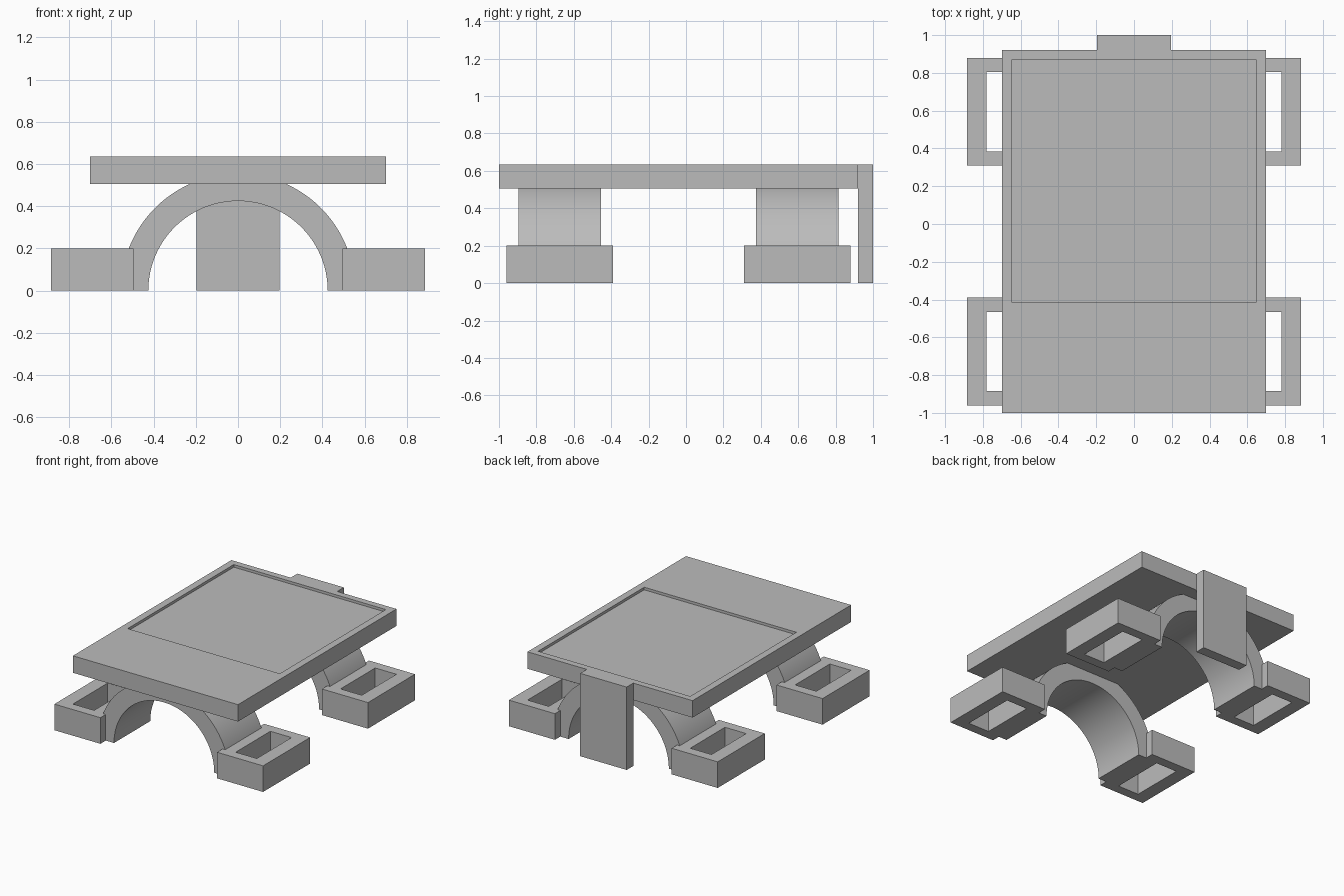
import bpy, bmesh
from math import pi, cos, sin, radians

cube = bpy.data.objects.get("Cube")
if cube:
    bpy.data.objects.remove(cube, do_unlink=True)

grey = bpy.data.materials.new("plain_grey")
grey.use_nodes = True
colour = (0.5, 0.5, 0.5, 1)
grey.diffuse_color = colour
grey.node_tree.nodes["Principled BSDF"].inputs["Base Color"].default_value = colour


def finish(name, bm):
    bmesh.ops.recalc_face_normals(bm, faces=bm.faces)
    mesh = bpy.data.meshes.new(name)
    bm.to_mesh(mesh)
    bm.free()
    mesh.materials.append(grey)
    obj = bpy.data.objects.new(name, mesh)
    bpy.context.collection.objects.link(obj)
    return obj


def box(x, y, z):
    """Box between the given (low, high) pairs."""
    bm = bmesh.new()
    bmesh.ops.create_cube(bm, size=1)
    for v in bm.verts:
        v.co = [pair[c > 0] for pair, c in zip((x, y, z), v.co)]
    return bm


def inset_rect(bm, face, x, y):
    """Inset a horizontal face to a given rectangle."""
    mid = face.calc_center_median()
    bmesh.ops.inset_region(bm, faces=[face], thickness=0.02)
    for v in face.verts:
        v.co.x, v.co.y = x[v.co.x > mid.x], y[v.co.y > mid.y]
    return face


def end_face(bm, sign):
    bm.normal_update()
    return max(bm.faces, key=lambda f: sign * f.calc_center_median().z)


# Table top with a shallow rectangular recess
bm = box((-0.7, 0.7), (-1, 0.92), (0.505, 0.635))
panel = inset_rect(bm, end_face(bm, 1), (-0.645, 0.645), (-0.415, 0.87))
floor = bmesh.ops.extrude_discrete_faces(bm, faces=[panel])["faces"][0]
for v in floor.verts:
    v.co.z -= 0.02
finish("table_top", bm)

# Upright slab at the back
finish("back_support", box((-0.197, 0.197), (0.92, 1), (0, 0.635)))


def arch(name, y, inner=0.425, outer=0.555, steps=48):
    bm = bmesh.new()
    rings = []
    for i in range(steps + 1):
        a = pi * i / steps
        rings.append([bm.verts.new((r * cos(a), y + d, r * sin(a)))
                      for r, d in ((inner, -0.22), (outer, -0.22), (outer, 0.22), (inner, 0.22))])
    for a, b in zip(rings, rings[1:]):
        for k in range(4):
            n = (k + 1) % 4
            bm.faces.new((a[k], a[n], b[n], b[k]))
    bm.faces.new(rings[0])
    bm.faces.new(rings[-1])
    obj = finish(name, bm)
    bpy.ops.object.select_all(action='DESELECT')
    obj.select_set(True)
    bpy.context.view_layer.objects.active = obj
    bpy.ops.object.shade_smooth_by_angle(angle=radians(30))


def foot(name, side, y):
    """Block with a rectangular hole running right through it."""
    bm = box(sorted((side * 0.495, side * 0.885)), (y - 0.285, y + 0.285), (0, 0.2))
    hole = [inset_rect(bm, end_face(bm, s), sorted((side * 0.6, side * 0.78)),
                       (y - 0.21, y + 0.21)) for s in (1, -1)]
    edges = [e for f in hole for e in f.edges]
    bmesh.ops.delete(bm, geom=hole, context='FACES_ONLY')
    bmesh.ops.bridge_loops(bm, edges=edges)
    finish(name, bm)


# Arched legs and their feet
for end, y in (("front", -0.675), ("back", 0.595)):
    arch(end + "_arch", y)
    for side_name, side in (("left", 1), ("right", -1)):
        foot(f"{end}_{side_name}_foot", side, y)
